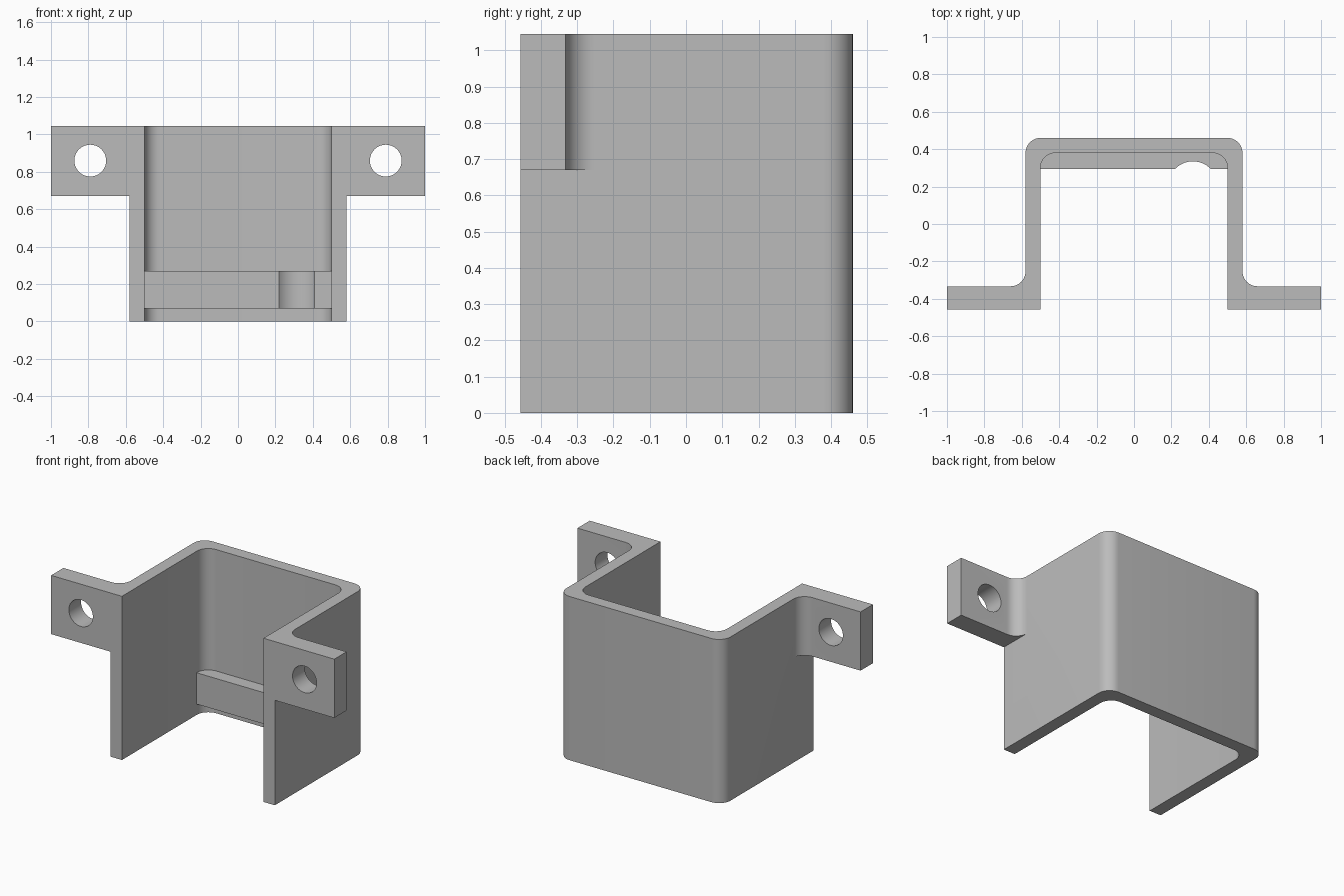
import bpy, bmesh
from math import pi, cos, sin, asin
from mathutils import Matrix, Vector

cube = bpy.data.objects.get("Cube")
if cube:
    bpy.data.objects.remove(cube, do_unlink=True)

HEIGHT, FRONT, BACK = 1.045, -0.457, 0.46
OUTER, INNER, INNER_BACK = 0.58, 0.5, 0.38
TAB_BACK, TAB_BOTTOM, FILLET = -0.333, 0.67, 0.08

grey = bpy.data.materials.new("plain grey")
grey.use_nodes = True
grey.diffuse_color = (0.5, 0.5, 0.5, 1)
grey.node_tree.nodes["Principled BSDF"].inputs["Base Color"].default_value = (0.5, 0.5, 0.5, 1)


def arc(cx, cy, r, start, end, steps=10):
    """Points along a circular arc, angles in radians."""
    angles = [start + (end - start) * i / steps for i in range(steps + 1)]
    return [(cx + r * cos(a), cy + r * sin(a)) for a in angles]


def finish(name, bm):
    bmesh.ops.recalc_face_normals(bm, faces=bm.faces)
    mesh = bpy.data.meshes.new(name)
    bm.to_mesh(mesh)
    bm.free()
    obj = bpy.data.objects.new(name, mesh)
    bpy.context.collection.objects.link(obj)
    mesh.materials.append(grey)
    return obj


def prism(name, outline, z0, z1):
    """Extrude a flat outline upwards."""
    bm = bmesh.new()
    face = bm.faces.new([bm.verts.new((x, y, z0)) for x, y in outline])
    top = bmesh.ops.extrude_face_region(bm, geom=[face])["geom"]
    bmesh.ops.translate(bm, vec=Vector((0, 0, z1 - z0)),
                        verts=[v for v in top if isinstance(v, bmesh.types.BMVert)])
    return finish(name, bm)


def rectangle(x0, x1, y0, y1):
    return [(x0, y0), (x1, y0), (x1, y1), (x0, y1)]


def cut(target, cutter):
    mod = target.modifiers.new(cutter.name, "BOOLEAN")
    mod.operation, mod.solver, mod.object = "DIFFERENCE", "EXACT", cutter
    cutter.hide_render = True
    bpy.context.view_layer.objects.active = target
    bpy.ops.object.modifier_apply(modifier=mod.name)
    bpy.data.objects.remove(cutter, do_unlink=True)


def smooth(obj):
    bpy.ops.object.select_all(action="DESELECT")
    obj.select_set(True)
    bpy.context.view_layer.objects.active = obj
    bpy.ops.object.shade_smooth_by_angle(angle=pi / 6)


# Bracket: half of the plan, from the inner back to the outer back, then mirrored
half = arc(INNER - FILLET, INNER_BACK - FILLET, FILLET, pi / 2, 0)
half += [(INNER, FRONT), (1, FRONT), (1, TAB_BACK)]
half += arc(OUTER + FILLET, TAB_BACK + FILLET, FILLET, -pi / 2, -pi)
half += arc(OUTER - FILLET, BACK - FILLET, FILLET, 0, pi / 2)
bracket = prism("bracket", half + [(-x, y) for x, y in reversed(half)], 0, HEIGHT)

for side in (-1, 1):
    # Clear the space below each mounting tab
    x0, x1 = sorted((side * OUTER, side * 1.2))
    cut(bracket, prism("tab_clearance", rectangle(x0, x1, -0.6, TAB_BACK + FILLET),
                       -0.2, TAB_BOTTOM))
    # Screw hole through each tab
    bm = bmesh.new()
    bmesh.ops.create_cone(bm, cap_ends=True, segments=40, radius1=0.085, radius2=0.085, depth=0.6,
                          matrix=Matrix.Translation((side * 0.79, -0.4, 0.86))
                          @ Matrix.Rotation(pi / 2, 4, "X"))
    cut(bracket, finish("hole_cutter", bm))
smooth(bracket)

# Inner ledge across the back wall, with a shallow round notch in its front
LEDGE_FRONT, NOTCH_X, NOTCH_R, NOTCH_HALF = 0.295, 0.315, 0.133, 0.095
spread = asin(NOTCH_HALF / NOTCH_R)
notch_y = LEDGE_FRONT - NOTCH_R * cos(spread)
outline = [(-INNER, LEDGE_FRONT)]
outline += arc(NOTCH_X, notch_y, NOTCH_R, pi / 2 + spread, pi / 2 - spread, 14)
outline += [(INNER, LEDGE_FRONT), (INNER, INNER_BACK + 0.02), (-INNER, INNER_BACK + 0.02)]
smooth(prism("ledge", outline, 0.07, 0.27))
